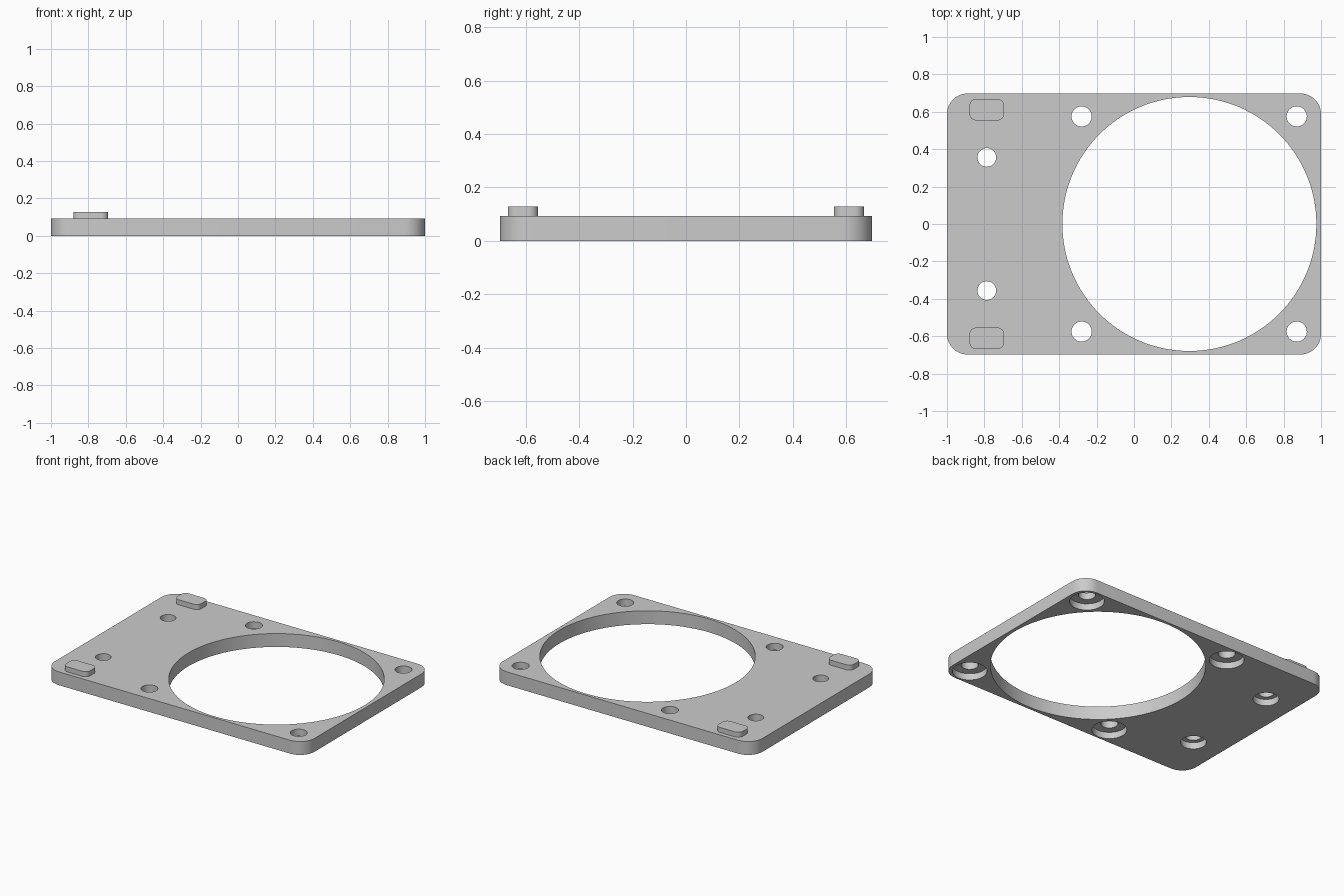
import bpy, bmesh
from math import cos, sin, pi, radians

cube = bpy.data.objects.get("Cube")
if cube:
    bpy.data.objects.remove(cube, do_unlink=True)

THICK = 0.093
BORE_DEPTH = 0.045

grey = bpy.data.materials.new("plain grey")
grey.use_nodes = True
grey.diffuse_color = (0.6, 0.6, 0.6, 1)
grey.node_tree.nodes["Principled BSDF"].inputs["Base Color"].default_value = (0.6, 0.6, 0.6, 1)


def make_object(name, bm):
    bmesh.ops.recalc_face_normals(bm, faces=bm.faces)
    mesh = bpy.data.meshes.new(name)
    bm.to_mesh(mesh)
    bm.free()
    mesh.materials.append(grey)
    obj = bpy.data.objects.new(name, mesh)
    bpy.context.collection.objects.link(obj)
    return obj


def loft(bm, rings):
    """Join rings of points into a closed, capped solid."""
    loops = [[bm.verts.new(p) for p in ring] for ring in rings]
    n = len(loops[0])
    for a, b in zip(loops, loops[1:]):
        for i in range(n):
            j = (i + 1) % n
            bm.faces.new((a[i], a[j], b[j], b[i]))
    bm.faces.new(loops[0])
    bm.faces.new(loops[-1])


def circle(x, y, r, z, n):
    return [(x + r * cos(2 * pi * i / n), y + r * sin(2 * pi * i / n), z) for i in range(n)]


def rounded_slab(name, x, y, w, d, r, z0, z1, seg=8):
    outline = []
    for k, (sx, sy) in enumerate([(1, 1), (-1, 1), (-1, -1), (1, -1)]):
        for i in range(seg + 1):
            a = (k + i / seg) * pi / 2
            outline.append((x + sx * (w / 2 - r) + r * cos(a),
                            y + sy * (d / 2 - r) + r * sin(a)))
    bm = bmesh.new()
    loft(bm, [[(px, py, z) for px, py in outline] for z in (z0, z1)])
    return make_object(name, bm)


def smooth(obj):
    bpy.ops.object.select_all(action="DESELECT")
    obj.select_set(True)
    bpy.context.view_layer.objects.active = obj
    bpy.ops.object.shade_smooth_by_angle(angle=radians(30))


# Base plate
plate = rounded_slab("base_plate", 0, 0, 2, 1.396, 0.11, 0, THICK)

# Cutter: large opening plus stepped screw holes, wide from below
bm = bmesh.new()
loft(bm, [circle(0.296, 0, 0.679, z, 128) for z in (-0.1, 0.2)])
for x, y, hole, bore in [(-0.28, 0.575, 0.054, 0.11),
                         (0.87, 0.575, 0.054, 0.11),
                         (-0.787, 0.356, 0.05, 0.082)]:
    for side in (-1, 1):
        steps = [(bore, -0.1), (bore, BORE_DEPTH), (hole, BORE_DEPTH), (hole, 0.2)]
        loft(bm, [circle(x, side * y, r, z, 32) for r, z in steps])
cutter = make_object("hole_cutter", bm)
cutter.hide_render = True

# Cut the holes and keep the finished mesh
mod = plate.modifiers.new("holes", "BOOLEAN")
mod.operation = "DIFFERENCE"
mod.solver = "EXACT"
mod.object = cutter
bpy.context.view_layer.objects.active = plate
bpy.ops.object.modifier_apply(modifier=mod.name)
bpy.data.objects.remove(cutter, do_unlink=True)
smooth(plate)

# Raised locating tabs
for name, side in (("back_tab", 1), ("front_tab", -1)):
    smooth(rounded_slab(name, -0.787, side * 0.611, 0.186, 0.114, 0.036, THICK - 0.01, 0.128))
